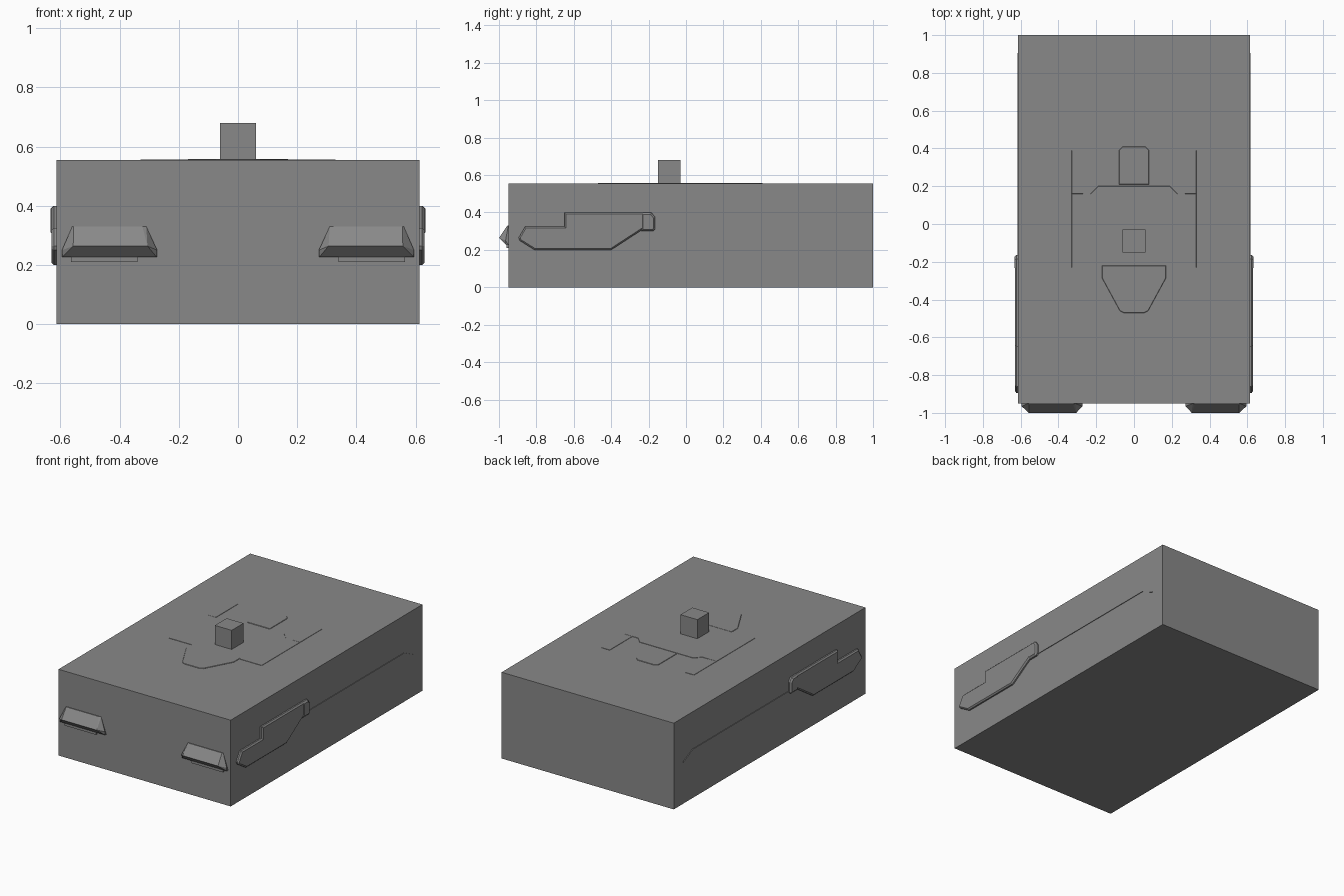
import bpy
import bmesh
from mathutils import Vector

cube = bpy.data.objects.get("Cube")
if cube:
    bpy.data.objects.remove(cube, do_unlink=True)

grey = bpy.data.materials.new("plain grey")
grey.use_nodes = True
COLOUR = (0.25, 0.25, 0.25, 1)
grey.diffuse_color = COLOUR
grey.node_tree.nodes["Principled BSDF"].inputs["Base Color"].default_value = COLOUR

HALF_W, FRONT, BACK, TOP = 0.613, -0.95, 1.0, 0.555


def finish(name, bm, mirror=False):
    bmesh.ops.recalc_face_normals(bm, faces=bm.faces)
    mesh = bpy.data.meshes.new(name)
    bm.to_mesh(mesh)
    bm.free()
    mesh.materials.append(grey)
    obj = bpy.data.objects.new(name, mesh)
    bpy.context.collection.objects.link(obj)
    if mirror:
        obj.modifiers.new("Mirror", 'MIRROR')
    return obj


def box(name, lo, hi, mirror=False):
    bm = bmesh.new()
    bmesh.ops.create_cube(bm, size=1)
    lo, hi = Vector(lo), Vector(hi)
    for v in bm.verts:
        v.co = (lo + hi) / 2 + v.co * (hi - lo)
    return finish(name, bm, mirror)


def relief(name, outline, place, out, height, chamfer=0, mirror=False):
    """Raise an outline from a wall along 'out', with a chamfered rim."""
    bm = bmesh.new()
    face = bm.faces.new([bm.verts.new(place(a, b)) for a, b in outline])
    face.normal_update()
    if face.normal.dot(Vector(out)) < 0:
        face.normal_flip()
    raised = bmesh.ops.extrude_face_region(bm, geom=[face])["geom"]
    bmesh.ops.translate(bm, vec=Vector(out) * (height - chamfer),
                        verts=[g for g in raised if isinstance(g, bmesh.types.BMVert)])
    cap = next(g for g in raised if isinstance(g, bmesh.types.BMFace))
    if chamfer:
        cap.normal_update()
        bmesh.ops.inset_region(bm, faces=[cap], thickness=chamfer, depth=chamfer,
                               use_even_offset=True)
    return finish(name, bm, mirror)


# Main block and the small cube on top
box("body", (-HALF_W, FRONT, 0), (HALF_W, BACK, TOP))
box("top_cube", (-0.06, -0.15, TOP), (0.06, -0.03, 0.68))


# Side trim: stepped panel, clip and long thin strip
def on_side(y, z):
    return (HALF_W, y, z)


side = (1, 0, 0)
relief("side_panel",
       [(-0.895, 0.265), (-0.86, 0.325), (-0.65, 0.325), (-0.65, 0.4), (-0.2, 0.4),
        (-0.2, 0.33), (-0.4, 0.2), (-0.81, 0.2), (-0.89, 0.25)],
       on_side, side, 0.017, 0.008, True)
relief("side_clip",
       [(-0.24, 0.3), (-0.24, 0.39), (-0.23, 0.4), (-0.185, 0.4), (-0.165, 0.375),
        (-0.165, 0.31), (-0.175, 0.3)],
       on_side, side, 0.02, 0.01, True)
relief("side_strip",
       [(-0.17, 0.31), (-0.17, 0.316), (0.811, 0.316), (0.905, 0.271),
        (0.904, 0.265), (0.81, 0.31)],
       on_side, side, 0.004, 0, True)

# Front lamps: faceted wedge over a lower lip
bm = bmesh.new()
for x, y, z in [(0.323, -0.955, 0.33), (0.555, -0.955, 0.33),
                (0.306, -1.0, 0.264), (0.557, -1.0, 0.264),
                (0.273, -0.965, 0.25), (0.595, -0.965, 0.25),
                (0.275, -0.962, 0.227), (0.593, -0.962, 0.227),
                (0.31, FRONT, 0.33), (0.56, FRONT, 0.33),
                (0.273, FRONT, 0.227), (0.595, FRONT, 0.227)]:
    bm.verts.new((x, y, z))
bmesh.ops.convex_hull(bm, input=bm.verts)
bmesh.ops.dissolve_limit(bm, angle_limit=0.02, verts=bm.verts, edges=bm.edges)
finish("front_lamp", bm, True)
box("lamp_lip", (0.34, -0.96, 0.21), (0.565, FRONT, 0.23), True)


# Very shallow raised panels on the top
def on_top(x, y):
    return (x, y, TOP)


up = (0, 0, 1)
relief("top_nose_panel",
       [(-0.17, -0.22), (-0.17, -0.285), (-0.075, -0.46), (-0.055, -0.47),
        (0.055, -0.47), (0.075, -0.46), (0.17, -0.285), (0.17, -0.22)],
       on_top, up, 0.003, 0.002)
relief("top_middle_panel",
       [(-0.33, -0.23), (0.33, -0.23), (0.33, 0.16), (0.23, 0.16), (0.19, 0.2),
        (-0.19, 0.2), (-0.23, 0.16), (-0.33, 0.16)],
       on_top, up, 0.002, 0.001)
relief("top_leg_panel", [(0.27, 0.16), (0.33, 0.16), (0.33, 0.39), (0.27, 0.39)],
       on_top, up, 0.002, 0.001, True)
relief("top_rear_panel",
       [(-0.08, 0.21), (0.08, 0.21), (0.08, 0.39), (0.06, 0.41), (-0.06, 0.41), (-0.08, 0.39)],
       on_top, up, 0.003, 0.002)
